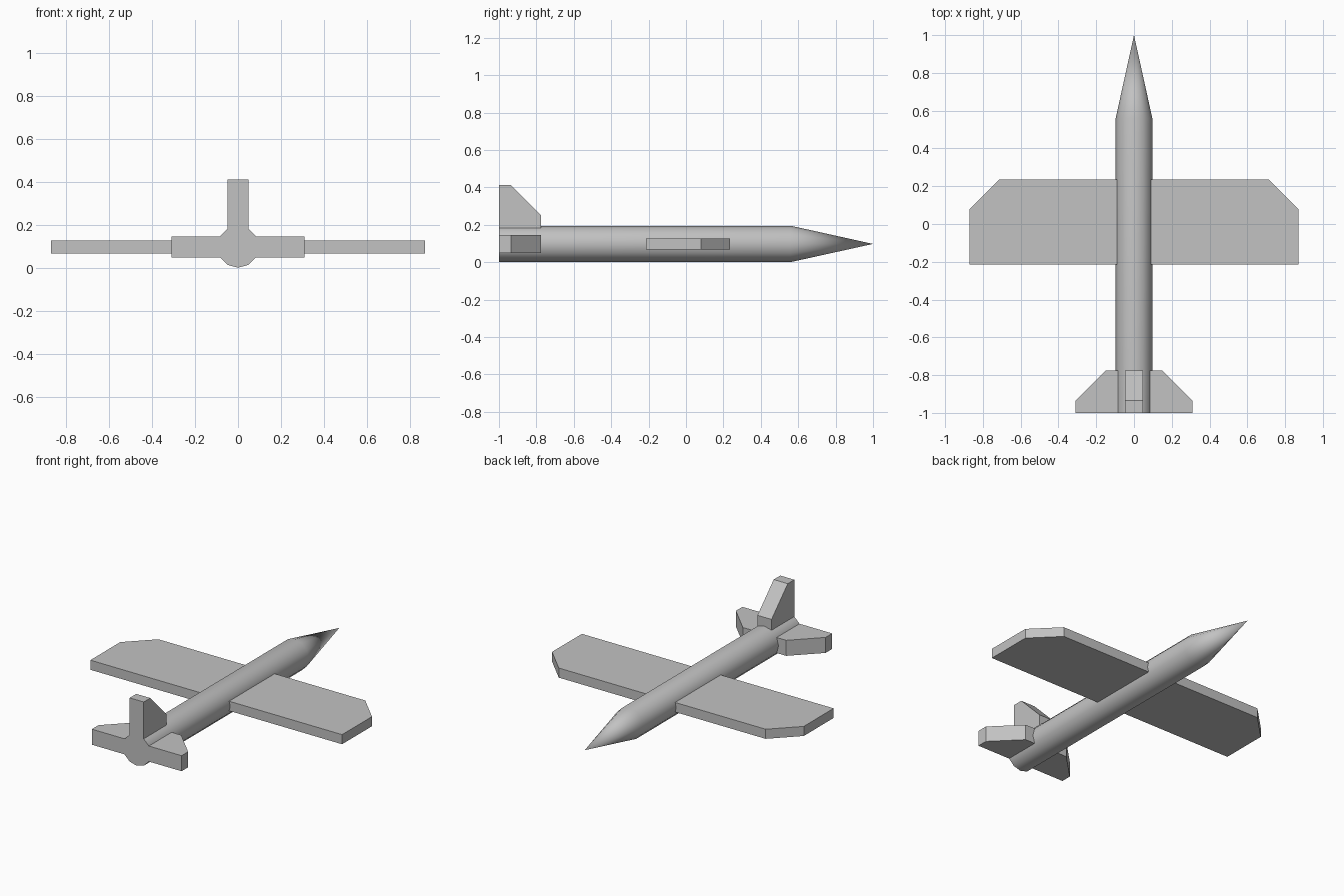
import bpy, bmesh, math
from mathutils import Matrix, Vector

cube = bpy.data.objects.get("Cube")
if cube:
    bpy.data.objects.remove(cube, do_unlink=True)

RADIUS = 0.097
AXIS_Z = 0.098
SIDES = 12
HALF = RADIUS / 2                                   # half width of a pair of hull facets
ROOT = RADIUS * math.cos(math.radians(30))          # where the tail meets the hull

grey = bpy.data.materials.new("plain_grey")
grey.use_nodes = True
colour = (0.54, 0.54, 0.54, 1)
grey.diffuse_color = colour
grey.node_tree.nodes["Principled BSDF"].inputs["Base Color"].default_value = colour


def finish(name, bm):
    bmesh.ops.recalc_face_normals(bm, faces=bm.faces)
    mesh = bpy.data.meshes.new(name)
    bm.to_mesh(mesh)
    bm.free()
    mesh.materials.append(grey)
    obj = bpy.data.objects.new(name, mesh)
    bpy.context.collection.objects.link(obj)
    return obj


def slab(name, outline, offset):
    """Extrude a closed outline along an offset centred on the outline."""
    bm = bmesh.new()
    offset = Vector(offset)
    face = bm.faces.new([bm.verts.new(Vector(p) - offset / 2) for p in outline])
    moved = bmesh.ops.extrude_face_region(bm, geom=[face], use_keep_orig=True)
    verts = [v for v in moved["geom"] if isinstance(v, bmesh.types.BMVert)]
    bmesh.ops.translate(bm, verts=verts, vec=offset)
    return finish(name, bm)


def flat(points, side=1):
    return [(side * x, y, AXIS_Z) for x, y in points]


# Hull: twelve-sided tube running into a pointed nose
bm = bmesh.new()
for start, end, tip in ((-1, 0.56, RADIUS), (0.56, 1, 0)):
    place = (Matrix.Translation((0, (start + end) / 2, AXIS_Z))
             @ Matrix.Rotation(-math.pi / 2, 4, 'X'))
    bmesh.ops.create_cone(bm, segments=SIDES, radius1=RADIUS, radius2=tip,
                          depth=end - start, matrix=place)
bmesh.ops.remove_doubles(bm, verts=bm.verts, dist=0.001)
bmesh.ops.holes_fill(bm, edges=[e for e in bm.edges if e.is_boundary], sides=SIDES)
hull = finish("fuselage", bm)
bpy.ops.object.select_all(action='DESELECT')
hull.select_set(True)
bpy.context.view_layer.objects.active = hull
bpy.ops.object.shade_smooth_by_angle(angle=math.radians(40))

# Main wing: one board through the hull, with clipped leading corners
tip = [(0.87, -0.215), (0.87, 0.08), (0.715, 0.235)]
slab("wing", flat(tip) + flat(tip[::-1], -1), (0, 0, 0.06))

# Tailplanes: thick boards standing out from the side facets
tail = [(ROOT, -1), (0.31, -1), (0.31, -0.935), (0.15, -0.775), (ROOT, -0.775)]
for side, name in ((1, "left_tailplane"), (-1, "right_tailplane")):
    slab(name, flat(tail, side), (0, 0, 2 * HALF))

# Upright fin standing on the top facets
root_z = AXIS_Z + ROOT
fin = [(-1, root_z), (-1, 0.412), (-0.935, 0.412), (-0.775, 0.25), (-0.775, root_z)]
slab("tail_fin", [(0, y, z) for y, z in fin], (2 * HALF, 0, 0))
